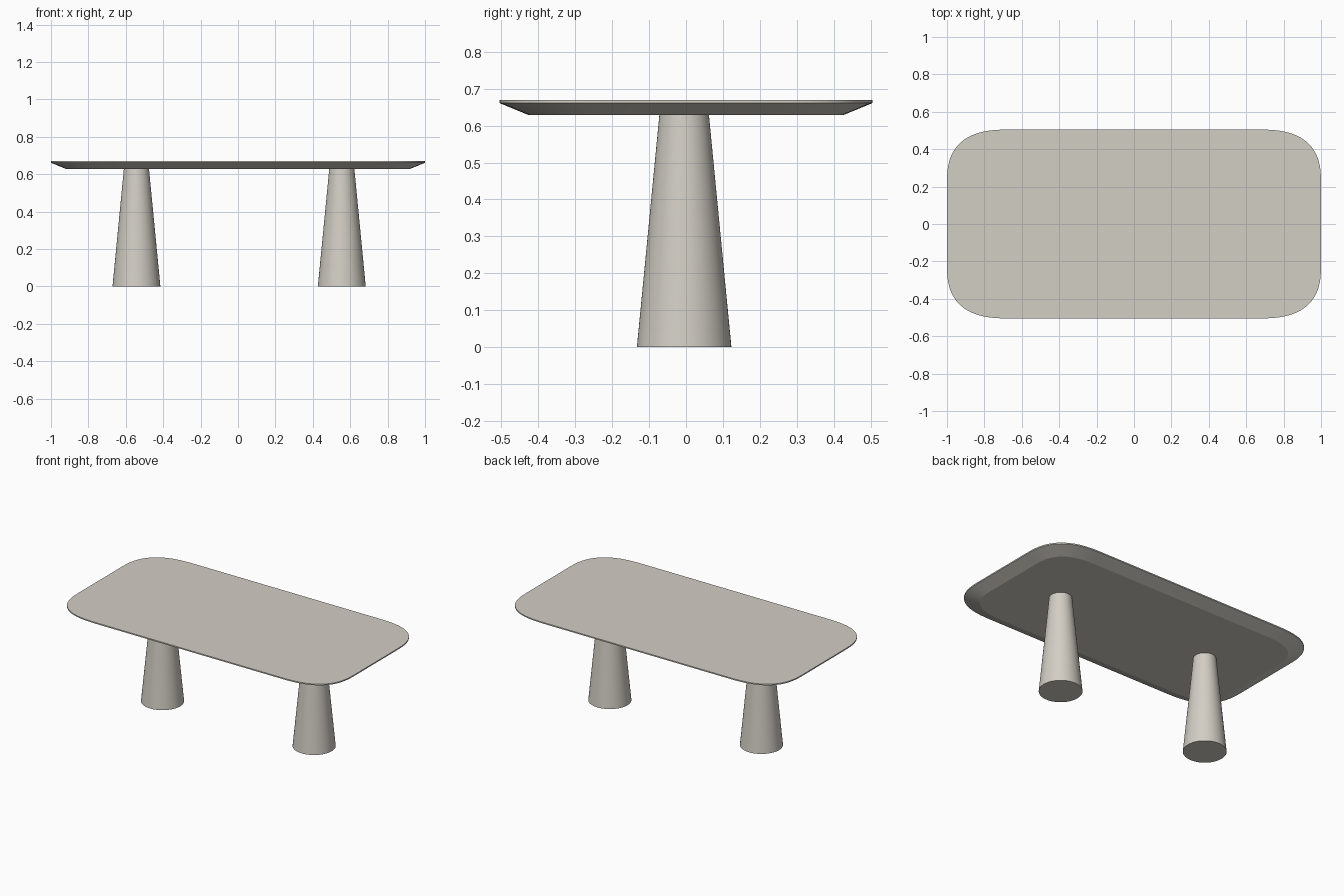
import bpy, bmesh, math

if "Cube" in bpy.data.objects:
    bpy.data.objects.remove(bpy.data.objects["Cube"])

stone = bpy.data.materials.new("warm_grey_stone")
stone.diffuse_color = (0.65, 0.62, 0.56, 1)
stone.use_nodes = True
stone.node_tree.nodes["Principled BSDF"].inputs["Base Color"].default_value = stone.diffuse_color


def finish(name, bm, angle):
    bmesh.ops.recalc_face_normals(bm, faces=bm.faces)
    mesh = bpy.data.meshes.new(name)
    bm.to_mesh(mesh)
    bm.free()
    mesh.materials.append(stone)
    obj = bpy.data.objects.new(name, mesh)
    bpy.context.collection.objects.link(obj)
    bpy.ops.object.select_all(action='DESELECT')
    obj.select_set(True)
    bpy.context.view_layer.objects.active = obj
    bpy.ops.object.shade_smooth_by_angle(angle=math.radians(angle))
    return obj


def soft_rectangle(hx, hy, cx, cy, steps=20, power=2.7):
    """Rectangle outline whose corners are quarter superellipses."""
    pts = []
    for q in range(4):
        for i in range(steps + 1):
            a = math.pi / 2 * (q + i / steps)
            c, s = math.cos(a), math.sin(a)
            sx = 1 if q in (0, 3) else -1
            sy = 1 if q in (0, 1) else -1
            pts.append((sx * (hx - cx + cx * abs(c) ** (2 / power)),
                        sy * (hy - cy + cy * abs(s) ** (2 / power))))
    return pts


# Tabletop: thin upright rim with a wide chamfer underneath
bm = bmesh.new()
rings = []
for inset, z in ((0.08, 0.628), (0.0, 0.661), (0.0, 0.669)):
    outline = soft_rectangle(1 - inset, 0.505 - inset,
                             0.34 - inset * 0.8, 0.29 - inset * 0.8)
    rings.append([bm.verts.new((x, y, z)) for x, y in outline])
n = len(rings[0])
for low, high in zip(rings, rings[1:]):
    for i in range(n):
        j = (i + 1) % n
        bm.faces.new((low[i], low[j], high[j], high[i]))
bm.faces.new(rings[0][::-1])
bm.faces.new(rings[-1])
finish("tabletop", bm, 18)

# Two tapered round legs
for name, x in (("left_leg", -0.543), ("right_leg", 0.555)):
    bm = bmesh.new()
    bmesh.ops.create_cone(bm, cap_ends=True, segments=64,
                          radius1=0.128, radius2=0.067, depth=0.63)
    leg = finish(name, bm, 30)
    leg.location = (x, -0.005, 0.315)
